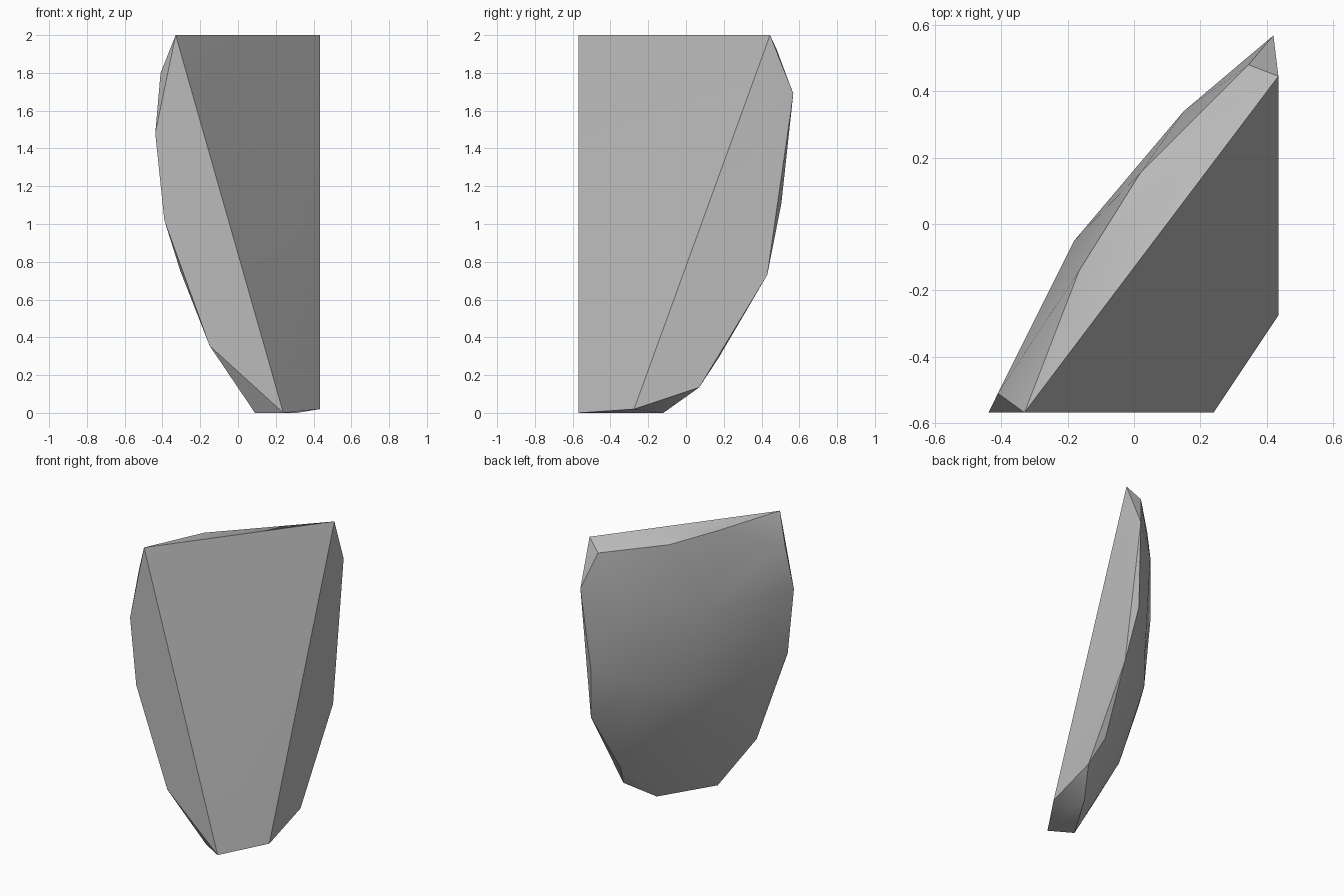
import bpy, bmesh, math

cube = bpy.data.objects.get("Cube")
if cube:
    bpy.data.objects.remove(cube, do_unlink=True)

# Flat break plane of the shard
cut_plane = [(-.33, -.568, 2), (.435, .445, 2), (.435, -.275, .02), (.24, -.568, 0)]
# Rim along the flat front end
front_rim = [(-.41, -.51, 1.8), (-.438, -.568, 1.48), (-.39, -.568, 1.02),
             (-.305, -.51, .75), (-.15, -.568, .355)]
# Rim along the flat side end
side_rim = [(.42, .568, 1.69), (.383, .505, 1.11), (.435, .43, .73),
            (.384, .175, .295), (.435, .07, .135)]
# Top and bottom edges
top_edge = [(.345, .48, 1.924), (.02, .155, 1.945), (-.165, -.14, 1.984)]
bottom_edge = [(.31, -.12, 0), (.09, -.48, 0)]
# Rounded back
back = [(.15, .34, 1.63), (-.18, -.05, 1.49), (-.3, -.29, 1.5), (.14, .275, .97),
        (-.062, .026, .9), (-.25, -.255, .95), (0, -.146, .4)]

# Wrap the points in a convex skin and merge flat regions
bm = bmesh.new()
for p in cut_plane + front_rim + side_rim + top_edge + bottom_edge + back:
    bm.verts.new(p)
bmesh.ops.convex_hull(bm, input=bm.verts[:])
bmesh.ops.dissolve_limit(bm, angle_limit=math.radians(1.5), verts=bm.verts[:], edges=bm.edges[:])
bmesh.ops.recalc_face_normals(bm, faces=bm.faces[:])
mesh = bpy.data.meshes.new("rock_shard")
bm.to_mesh(mesh)
bm.free()

shard = bpy.data.objects.new("rock_shard", mesh)
bpy.context.collection.objects.link(shard)

# Stone colour
stone = bpy.data.materials.new("grey_stone")
stone.use_nodes = True
colour = (.5, .5, .5, 1)
stone.diffuse_color = colour
stone.node_tree.nodes["Principled BSDF"].inputs["Base Color"].default_value = colour
mesh.materials.append(stone)

# Soft back, crisp break edges
bpy.ops.object.select_all(action='DESELECT')
shard.select_set(True)
bpy.context.view_layer.objects.active = shard
bpy.ops.object.shade_smooth_by_angle(angle=math.radians(30))
